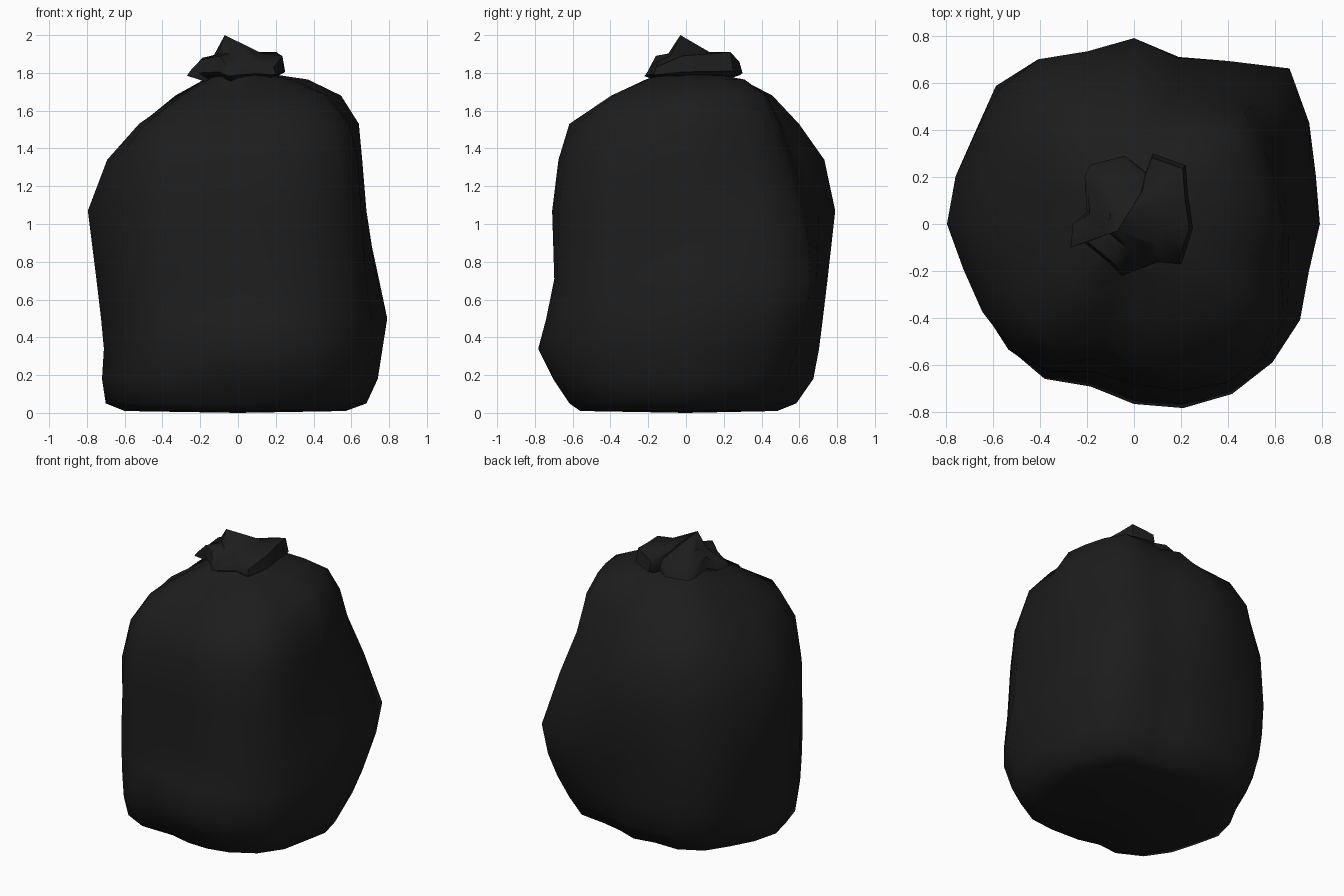
import bpy, bmesh, math
from mathutils import Vector

if "Cube" in bpy.data.objects:
    bpy.data.objects.remove(bpy.data.objects["Cube"])

black = bpy.data.materials.new("black plastic")
black.diffuse_color = (0.012, 0.012, 0.012, 1)
black.use_nodes = True
black.node_tree.nodes["Principled BSDF"].inputs["Base Color"].default_value = black.diffuse_color


def periodic(vals, t):
    """Catmull-Rom through a closed list of values, t in 0..1."""
    n = len(vals)
    i = int(math.floor(t * n))
    f = t * n - i
    a, b, c, d = (vals[(i + k) % n] for k in (-1, 0, 1, 2))
    return b + 0.5 * f * (c - a + f * (2 * a - 5 * b + 4 * c - d + f * (3 * (b - c) + d - a)))


def loft(name, rings, bottom, top):
    """Skin closed rings of equal length and close both ends with a fan."""
    bm = bmesh.new()
    loops = [[bm.verts.new(p) for p in r] for r in rings]
    n = len(loops[0])
    for lo, hi in zip(loops, loops[1:]):
        for i in range(n):
            j = (i + 1) % n
            bm.faces.new((lo[i], lo[j], hi[j], hi[i]))
    vb, vt = bm.verts.new(bottom), bm.verts.new(top)
    for i in range(n):
        j = (i + 1) % n
        bm.faces.new((vb, loops[0][j], loops[0][i]))
        bm.faces.new((vt, loops[-1][i], loops[-1][j]))
    bmesh.ops.recalc_face_normals(bm, faces=bm.faces)
    me = bpy.data.meshes.new(name)
    bm.to_mesh(me)
    bm.free()
    me.materials.append(black)
    ob = bpy.data.objects.new(name, me)
    bpy.context.collection.objects.link(ob)
    return ob


def smooth(ob, degrees):
    bpy.ops.object.select_all(action='DESELECT')
    bpy.context.view_layer.objects.active = ob
    ob.select_set(True)
    bpy.ops.object.shade_smooth_by_angle(angle=math.radians(degrees))


# Sack: height, then radius toward right, back-right, back, ... front-right
SACK = [
    (0.01, .57, .56, .48, .55, .60, .62, .57, .60),
    (0.05, .68, .68, .58, .68, .70, .72, .61, .72),
    (0.18, .74, .76, .67, .77, .72, .75, .70, .79),
    (0.34, .765, .84, .70, .81, .71, .76, .785, .84),
    (0.50, .79, .90, .72, .83, .725, .765, .73, .84),
    (0.71, .735, .94, .745, .84, .75, .765, .68, .82),
    (1.07, .68, .82, .785, .82, .795, .755, .70, .80),
    (1.34, .655, .71, .725, .77, .69, .715, .66, .77),
    (1.53, .635, .66, .59, .66, .52, .61, .60, .70),
    (1.68, .54, .58, .45, .44, .31, .37, .33, .53),
    (1.765, .36, .43, .29, .24, .17, .19, .18, .29),
    (1.80, .14, .14, .14, .13, .13, .13, .13, .14),
]
# Widest plan outline, one radius every 15 degrees from the right
PLAN = [.79, .80, .86, .935, .80, .735, .79, .76, .81, .83, .78, .785,
        .795, .75, .745, .755, .76, .715, .765, .81, .834, .832, .815, .77]
GROOVES = {17: 0.12, 23: 0.06, 9: 0.06, 5: 0.05, 20: 0.03, 11: 0.05}
SIDES = len(PLAN)
widest = [max(periodic(r[1:], i / SIDES) for r in SACK) for i in range(SIDES)]
rings = []
for z, *radii in SACK:
    fold = max(0, min(1, (z - 1.15) / 0.5))   # folds gather at the neck
    ring = []
    for i in range(SIDES):
        a = math.tau * i / SIDES
        r = periodic(radii, i / SIDES) * PLAN[i] / widest[i]
        r *= 1 - fold * GROOVES.get(i, -0.01)
        ring.append((r * math.cos(a), r * math.sin(a), z))
    rings.append(ring)
sack = loft("sack", rings, (0, 0, 0), (0, 0.02, 1.81))
smooth(sack, 60)

# Knot: ragged outline of the gathered plastic, with its upper rim height
KNOT = [
    (.25, -.02, 1.89), (.23, .12, 1.90), (.22, .25, 1.91), (.08, .30, 1.86),
    (.05, .22, 1.85), (-.04, .29, 1.83), (-.19, .25, 1.82), (-.21, .20, 1.84),
    (-.20, .05, 1.88), (-.26, .00, 1.82), (-.27, -.10, 1.81), (-.21, -.08, 1.87),
    (-.10, -.17, 1.89), (-.05, -.22, 1.80), (.00, -.20, 1.83), (.10, -.16, 1.86),
    (.20, -.17, 1.83),
]


def knot_ring(scale, height):
    return [Vector((x * scale, y * scale, height(h))) for x, y, h in KNOT]


knot = loft("knot", [
    knot_ring(0.6, lambda h: 1.75),
    knot_ring(1.0, lambda h: 1.785 + 0.25 * (h - 1.81)),
    knot_ring(0.94, lambda h: h),
    knot_ring(0.5, lambda h: 1.895 + 0.3 * (h - 1.86)),
], (0, 0, 1.73), (-.07, -.03, 2.0))
smooth(knot, 60)
